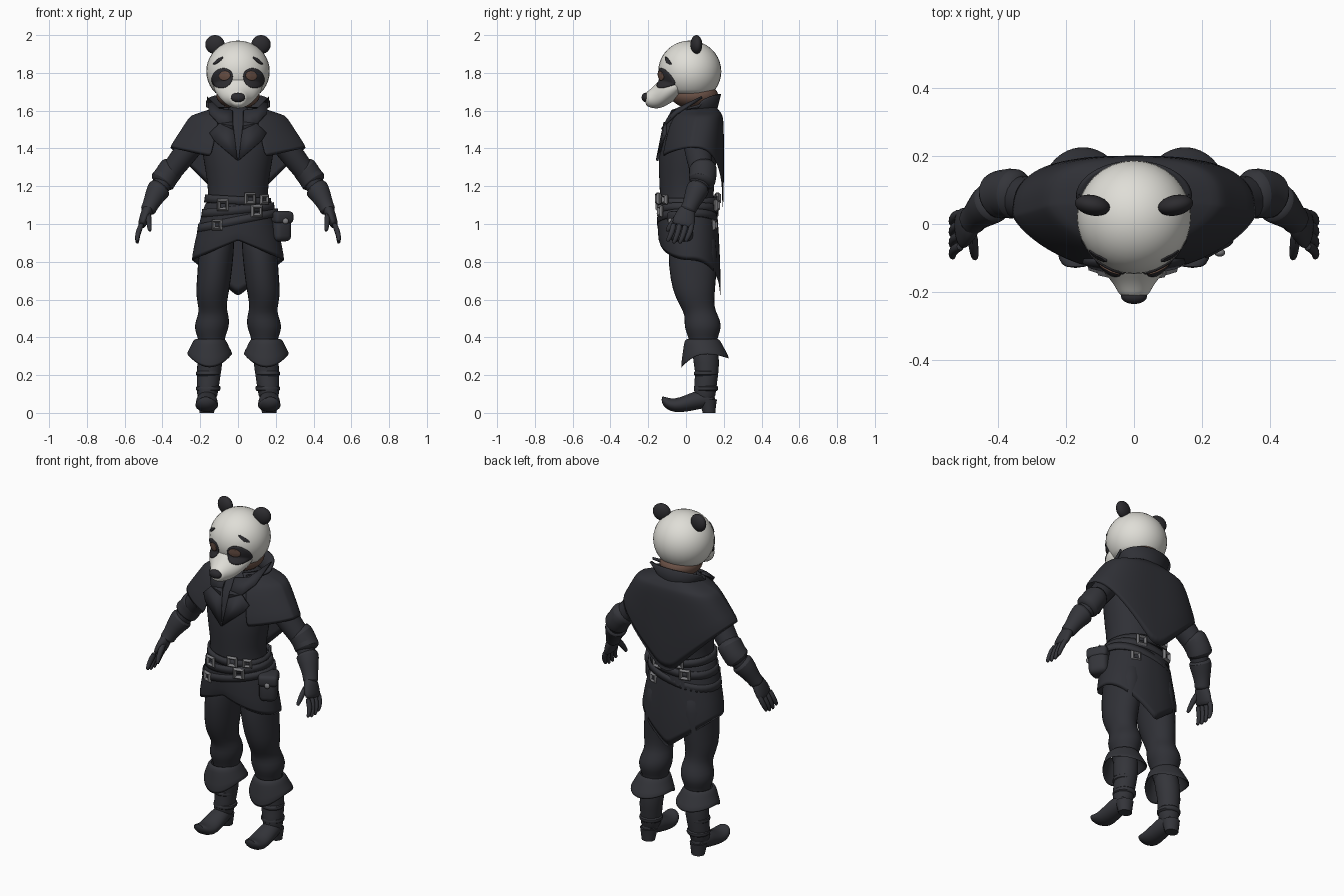
import bpy, bmesh
from math import sin, cos, pi, sqrt, radians
from mathutils import Vector, Matrix

if "Cube" in bpy.data.objects:
    bpy.data.objects.remove(bpy.data.objects["Cube"])


def material(name, r, g, b):
    m = bpy.data.materials.new(name)
    m.use_nodes = True
    m.diffuse_color = (r, g, b, 1)
    node = m.node_tree.nodes["Principled BSDF"]
    node.inputs["Base Color"].default_value = (r, g, b, 1)
    node.inputs["Roughness"].default_value = 0.8
    return m


CLOTH = material("charcoal cloth", .029, .030, .037)
LEATHER = material("dark leather", .034, .035, .042)
WHITE = material("mask white", .74, .73, .68)
BLACK = material("mask black", .026, .025, .029)
SKIN = material("brown skin", .15, .085, .063)
METAL = material("grey metal", .19, .19, .20)


def finish(name, bm, mat, sub=0, thick=0):
    bmesh.ops.recalc_face_normals(bm, faces=bm.faces)
    me = bpy.data.meshes.new(name)
    bm.to_mesh(me)
    bm.free()
    me.materials.append(mat)
    for p in me.polygons:
        p.use_smooth = True
    me.set_sharp_from_angle(angle=radians(50))
    ob = bpy.data.objects.new(name, me)
    bpy.context.scene.collection.objects.link(ob)
    if thick:
        mod = ob.modifiers.new("thickness", 'SOLIDIFY')
        mod.thickness, mod.offset = thick, 0
    if sub:
        mod = ob.modifiers.new("smooth", 'SUBSURF')
        mod.levels = mod.render_levels = sub


def bridge(bm, rings, closed):
    n = len(rings[0])
    for a, b in zip(rings, rings[1:]):
        for i in range(n if closed else n - 1):
            j = (i + 1) % n
            bm.faces.new((a[i], a[j], b[j], b[i]))


# Solid tube through rings (x, y, z, half width, half depth)
def sweep(name, pts, mat, axis=None, s=1, n=14, sub=1):
    bm = bmesh.new()
    rings = []
    for k, (x, y, z, ra, rb) in enumerate(pts):
        lo, hi = pts[max(k - 1, 0)], pts[min(k + 1, len(pts) - 1)]
        t = Vector(axis) if axis else (Vector(hi[:3]) - Vector(lo[:3])).normalized()
        ref = Vector((0, 0, 1)) if abs(t.y) > .9 else Vector((0, 1, 0))
        side = t.cross(ref).normalized()
        up = side.cross(t)
        ring = []
        for i in range(n):
            a = 2 * pi * i / n
            p = Vector((x, y, z)) + side * ra * cos(a) + up * rb * sin(a)
            ring.append(bm.verts.new((p.x * s, p.y, p.z)))
        rings.append(ring)
    bridge(bm, rings, True)
    bm.faces.new(rings[0])
    bm.faces.new(rings[-1])
    finish(name, bm, mat, sub)


# Open garment shell: rows (z, half width, front y, back y), hem gives the last height
def shell(name, rows, mat, hem=None, a0=0, cx=0, power=1, front=1, tilt=0, sub=1, n=40):
    bm = bmesh.new()
    rings = []
    for k, (z, rx, yf, yb) in enumerate(rows):
        ring = []
        for i in range(n):
            a = a0 + (2 * pi - 2 * a0) * i / (n - 1 if a0 else n)
            sx, c = sin(a), cos(a)
            if c < 0:
                sx = abs(sx) ** power * (1 if sx > 0 else -1)
                c = -abs(c) ** power
            else:
                c = c ** front
            zz = hem(abs(sx), c) if hem and k == len(rows) - 1 else z
            ring.append(bm.verts.new((cx + rx * sx, (yf + yb) / 2 - (yb - yf) / 2 * c,
                                      zz + tilt * rx * sx)))
        rings.append(ring)
    bridge(bm, rings, not a0)
    finish(name, bm, mat, sub, .012)


def ball(name, centre, size, mat, turn=0, floor=None):
    bm = bmesh.new()
    bmesh.ops.create_uvsphere(bm, u_segments=32, v_segments=20, radius=1)
    bm.transform(Matrix.Translation(centre) @ Matrix.Rotation(turn, 4, 'Z')
                 @ Matrix.Diagonal((*size, 1)))
    if floor:
        for v in bm.verts:
            v.co.z = max(v.co.z, floor)
    finish(name, bm, mat)


def box(name, centre, size, mat, turn=0, bevel=.02):
    bm = bmesh.new()
    bmesh.ops.create_cube(bm, size=1)
    bm.transform(Matrix.Translation(centre) @ Matrix.Rotation(turn, 4, 'Z')
                 @ Matrix.Diagonal((*size, 1)))
    bmesh.ops.bevel(bm, geom=bm.edges[:], offset=bevel, segments=3, affect='EDGES', profile=.5)
    finish(name, bm, mat)


# Thin oval plate laid on the front of the mask
def decal(name, x, z, rx, rz, turn, mat):
    deps = bpy.context.evaluated_depsgraph_get()
    bm = bmesh.new()
    rings = []
    for k in range(1, 7):
        ring = []
        for i in range(24):
            a = 2 * pi * i / 24
            u, v = rx * k / 6 * cos(a), rz * k / 6 * sin(a)
            px, pz = x + u * cos(turn) - v * sin(turn), z + u * sin(turn) + v * cos(turn)
            hit, spot = bpy.context.scene.ray_cast(deps, Vector((px, -1, pz)), Vector((0, 1, 0)))[:2]
            ring.append(bm.verts.new((px, (spot.y if hit else 0) - .002, pz)))
        rings.append(ring)
    bridge(bm, rings, True)
    bm.faces.new(rings[0])
    finish(name, bm, mat, 0, .006)


def plate(name, pts, mat, s):
    bm = bmesh.new()
    bm.faces.new([bm.verts.new((x * s, y, z)) for x, y, z in pts])
    bmesh.ops.triangulate(bm, faces=bm.faces)
    finish(name, bm, mat, 0, .014)


# Square ring lying in the x-z plane
def buckle(name, centre, size, turn):
    bpy.ops.mesh.primitive_torus_add(major_segments=4, minor_segments=4,
                                     major_radius=size, minor_radius=.013)
    ob = bpy.context.object
    ob.name = name
    ob.data.transform(Matrix.Translation(centre) @ Matrix.Rotation(turn, 4, 'Z')
                      @ Matrix.Rotation(pi / 2, 4, 'X') @ Matrix.Rotation(pi / 4, 4, 'Z'))
    ob.data.materials.append(METAL)


UP, FWD = (0, 0, 1), (0, 1, 0)
SIDES = ((1, "left"), (-1, "right"))

# Mask
ball("mask_head", (0, .02, 1.808), (.168, .167, .163), WHITE, floor=1.69)
sweep("mask_muzzle", [(0, -.01, 1.745, .14, .06), (0, -.08, 1.725, .13, .085),
                      (0, -.13, 1.695, .102, .083), (0, -.165, 1.672, .068, .062),
                      (0, -.195, 1.663, .05, .046), (0, -.217, 1.662, .038, .032)],
      WHITE, FWD, n=20, sub=2)
for s, side in SIDES:
    decal(side + "_eye_patch", .083 * s, 1.772, .058, .05, -.65 * s, BLACK)
    decal(side + "_eye", .07 * s, 1.785, .03, .024, -.2 * s, SKIN)
    decal(side + "_brow", .105 * s, 1.864, .032, .0075, -.65 * s, BLACK)
    ball(side + "_ear", (.122 * s, .055, 1.95), (.052, .03, .05), BLACK, turn=.2 * s)
ball("mask_nose", (0, -.213, 1.67), (.038, .022, .025), BLACK)
ball("lower_face", (0, .045, 1.68), (.115, .125, .07), SKIN)
sweep("neck", [(0, .06, 1.55, .08, .08), (0, .06, 1.7, .08, .08)], SKIN, UP)

# Coat body, skirt, cape and collar
sweep("coat_body", [(0, .05, 1.63, .07, .075), (0, .04, 1.58, .16, .108),
                    (0, .02, 1.5, .2, .148), (0, .008, 1.36, .19, .158),
                    (0, .003, 1.2, .157, .144), (0, .005, 1.12, .162, .143),
                    (0, .01, 1.03, .185, .148), (0, .015, .93, .2, .147)], CLOTH, UP, n=24)
shell("coat_skirt", [(1.12, .165, -.14, .15), (1.0, .202, -.147, .168), (.8, .245, -.14, .182)],
      CLOTH, lambda u, c: .6 + .2 * u if c < 0 else .91 - .11 * u, power=.9, n=80)
shell("shoulder_cape", [(1.62, .10, -.03, .155), (1.582, .2, -.06, .182), (1.572, .245, -.072, .188),
                        (1.545, .265, -.088, .192), (1.5, .293, -.11, .195),
                        (1.4, .36, -.145, .195)], CLOTH,
      lambda u, c: 1.03 + .37 * u if c < 0 else 1.315 + .085 * u, a0=.4, power=.7, front=1.5, n=80)
shell("standing_collar", [(1.56, .12, -.05, .155), (1.61, .128, -.045, .16), (1.68, .168, -.03, .18)],
      CLOTH, lambda u, c: 1.63 + .058 * sqrt(-c) if c < 0 else 1.63 - .03 * c, a0=.6, sub=0, n=60)

for s, side in SIDES:
    # Lapels
    plate(side + "_collar_wing", [(.028, -.07, 1.6), (.1, -.045, 1.608), (.163, .085, 1.672),
                                  (.152, -.05, 1.585), (.10, -.108, 1.53), (.028, -.126, 1.5)], CLOTH, s)
    plate(side + "_lapel", [(.028, -.112, 1.54), (.1, -.108, 1.53), (.15, -.108, 1.48),
                            (.125, -.125, 1.44), (.002, -.153, 1.335)], CLOTH, s)

    # Arm, elbow wrap and glove
    sweep(side + "_arm", [(.17, .05, 1.52, .07, .08), (.26, .06, 1.4, .068, .075),
                          (.34, .08, 1.295, .06, .065), (.385, .085, 1.24, .055, .06),
                          (.43, .055, 1.16, .045, .05), (.47, .015, 1.08, .035, .035)], CLOTH, s=s)
    sweep(side + "_elbow_wrap", [(.335, .085, 1.31, .055, .06), (.348, .09, 1.3, .074, .08),
                                 (.385, .09, 1.245, .064, .072), (.4, .083, 1.225, .076, .076),
                                 (.415, .076, 1.205, .05, .05)], LEATHER, s=s)
    sweep(side + "_glove_cuff", [(.405, .07, 1.2, .05, .05), (.415, .065, 1.19, .069, .067),
                                 (.44, .045, 1.15, .056, .056), (.468, .02, 1.09, .04, .042),
                                 (.475, .01, 1.075, .045, .046), (.48, .005, 1.06, .03, .035)],
          LEATHER, s=s)
    sweep(side + "_palm", [(.468, .015, 1.1, .032, .038), (.488, -.002, 1.05, .03, .055),
                           (.505, -.014, 1.005, .025, .064), (.512, -.02, .985, .018, .055)],
          LEATHER, s=s)
    for i in range(4):
        y = .032 - .032 * i
        drop = .01 * (i in (1, 2))
        sweep(f"{side}_finger_{i}", [(.505, y, 1.01, .016, .017), (.528, y - .008, .96, .016, .016),
                                     (.535, y - .026, .925 - drop, .013, .014),
                                     (.532, y - .036, .905 - drop, .008, .009)], LEATHER, s=s, n=8)
    sweep(side + "_thumb", [(.475, -.02, 1.06, .018, .022), (.472, -.067, 1.015, .016, .018),
                            (.468, -.094, .975, .013, .014), (.466, -.102, .96, .008, .009)],
          LEATHER, s=s, n=8)

    # Leg with a gathered knee
    sweep(side + "_leg", [(.10, .04, .99, .09, .12), (.115, .035, .85, .096, .137),
                          (.128, .038, .7, .093, .124), (.138, .045, .62, .088, .108),
                          (.135, .062, .555, .074, .09), (.13, .083, .515, .084, .09),
                          (.14, .09, .46, .098, .104), (.142, .09, .41, .078, .084),
                          (.14, .09, .38, .07, .075), (.145, .1, .28, .065, .065)],
          CLOTH, UP, s)

    # Boot: shaft, folded cuff, straps, foot and heel
    sweep(side + "_boot_shaft", [(.14, .095, .4, .074, .08), (.15, .11, .25, .068, .068),
                                 (.155, .11, .2, .064, .062), (.16, .1, .13, .06, .062),
                                 (.165, .1, .05, .052, .055)], LEATHER, UP, s)
    shell(side + "_boot_cuff", [(.39, .07, .01, .165), (.378, .085, -.005, .178),
                                (.345, .098, -.008, .195), (.28, .12, -.025, .228)], LEATHER,
          lambda u, c: .31 - (.075 if c > 0 else .025) * c * c, cx=.15 * s, n=24)
    for z in (.21, .13):
        sweep(side + "_boot_strap", [(.157, .107, z + .018, .055, .055), (.157, .107, z + .01, .068, .067),
                                     (.158, .105, z - .01, .068, .067), (.158, .105, z - .018, .055, .055)],
              LEATHER, UP, s)
    sweep(side + "_foot", [(.165, .16, .07, .035, .03), (.165, .08, .075, .056, .055),
                           (.165, 0, .05, .06, .046), (.165, -.06, .036, .064, .036),
                           (.17, -.108, .052, .054, .032), (.172, -.13, .072, .03, .02)],
          LEATHER, FWD, s)
    sweep(side + "_boot_heel", [(.165, .115, .07, .05, .05), (.165, .118, .04, .045, .042),
                                (.165, .122, 0, .038, .034)], LEATHER, UP, s, sub=0)

# Belts and buckles
for i, (z, w, tilt) in enumerate(((1.125, .168, -.06), (1.075, .184, .1), (1.02, .205, .2))):
    shell(f"belt_{i}", [(z + .021, w, -.146, .16), (z - .021, w + .006, -.149, .165)],
          LEATHER, tilt=tilt, power=.9, sub=0)
for i, (x, z, size) in enumerate(((-.08, 1.1, .032), (.065, 1.135, .032), (.14, 1.13, .024),
                                  (.1, 1.068, .032), (-.11, .995, .028))):
    y = .01 - .163 * sqrt(1 - (x / .2) ** 2)
    buckle(f"front_buckle_{i}", (x, y - .004, z), size, x * 3)
    if i != 2:
        buckle(f"back_buckle_{i}", (-x, .023 - y, z), size, x * 3)

# Hip pouch
box("pouch", (.222, -.025, .98), (.1, .11, .145), LEATHER, .5, .03)
box("pouch_flap", (.223, -.028, 1.035), (.11, .12, .065), LEATHER, .5, .02)
ball("pouch_stud", (.252, -.084, 1.015), (.016, .012, .016), METAL)
